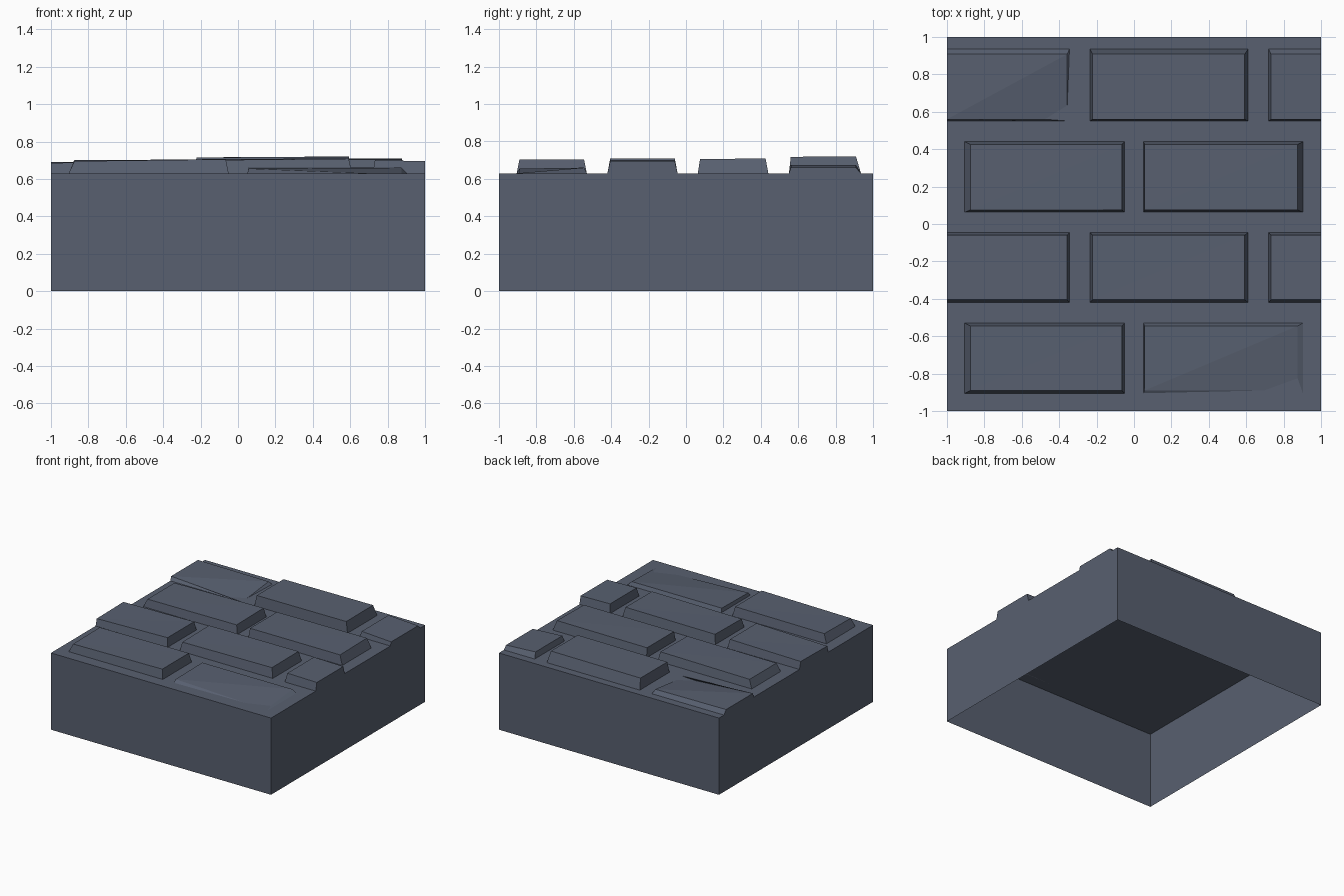
import bpy, bmesh

if "Cube" in bpy.data.objects:
    bpy.data.objects.remove(bpy.data.objects["Cube"])

TOP = 0.63  # height of the mortar surface

slate = bpy.data.materials.new("slate_grey")
slate.diffuse_color = (0.098, 0.117, 0.162, 1)
slate.use_nodes = True
slate.node_tree.nodes["Principled BSDF"].inputs["Base Color"].default_value = slate.diffuse_color


def make_object(name, bm):
    bmesh.ops.recalc_face_normals(bm, faces=bm.faces)
    mesh = bpy.data.meshes.new(name)
    bm.to_mesh(mesh)
    bm.free()
    mesh.materials.append(slate)
    obj = bpy.data.objects.new(name, mesh)
    bpy.context.collection.objects.link(obj)
    return obj


def brick(name, xs, ys, heights):
    """Tapered brick: xs, ys = base low, base high, top low, top high;
    heights = front left, front right, back right, back left."""
    bm = bmesh.new()
    x0, x1, u0, u1 = xs
    y0, y1, v0, v1 = ys
    base = [bm.verts.new((x, y, TOP))
            for x, y in ((x0, y0), (x1, y0), (x1, y1), (x0, y1))]
    top = [bm.verts.new((x, y, z)) for (x, y), z in
           zip(((u0, v0), (u1, v0), (u1, v1), (u0, v1)), heights)]
    for i in range(4):
        j = (i + 1) % 4
        bm.faces.new((base[i], base[j], top[j], top[i]))
    # worn top, folded along the front-left to back-right diagonal
    bm.faces.new((top[0], top[1], top[2]))
    bm.faces.new((top[0], top[2], top[3]))
    return make_object(name, bm)


# Block under the paving, open at the bottom
bm = bmesh.new()
bmesh.ops.create_cube(bm, size=1)
for v in bm.verts:
    v.co = (v.co.x * 2, v.co.y * 2, (v.co.z + 0.5) * TOP)
bmesh.ops.recalc_face_normals(bm, faces=bm.faces)
bottom = [f for f in bm.faces if f.normal.z < -0.9]
bmesh.ops.delete(bm, geom=bottom, context='FACES_ONLY')
make_object("base_block", bm)

# Brick rows, front to back: base low, base high, top low, top high in y
rows = [
    (-0.905, -0.53, -0.89, -0.545),
    (-0.42, -0.045, -0.405, -0.06),
    (0.063, 0.44, 0.075, 0.425),
    (0.55, 0.935, 0.56, 0.908),
]

# Brick spans in x: whole pairs, and the staggered rows cut at the edges
pair = [(-0.905, -0.05, -0.875, -0.065), (0.05, 0.903, 0.057, 0.875)]
cut = [(-1, -0.345, -1, -0.357), (-0.235, 0.61, -0.222, 0.592),
       (0.72, 1, 0.732, 1)]

# Corner heights of every brick
heights = [
    [(0.695, 0.705, 0.705, 0.70), (0.655, 0.623, 0.66, 0.66)],
    [(0.685, 0.70, 0.70, 0.69), (0.70, 0.708, 0.71, 0.705),
     (0.70, 0.695, 0.695, 0.70)],
    [(0.695, 0.70, 0.705, 0.695), (0.705, 0.705, 0.71, 0.705)],
    [(0.665, 0.622, 0.66, 0.665), (0.715, 0.718, 0.72, 0.715),
     (0.675, 0.66, 0.66, 0.675)],
]

for r, ys in enumerate(rows):
    spans = cut if r % 2 else pair
    for c, (xs, hs) in enumerate(zip(spans, heights[r])):
        brick(f"brick_row{r + 1}_{c + 1}", xs, ys, hs)
